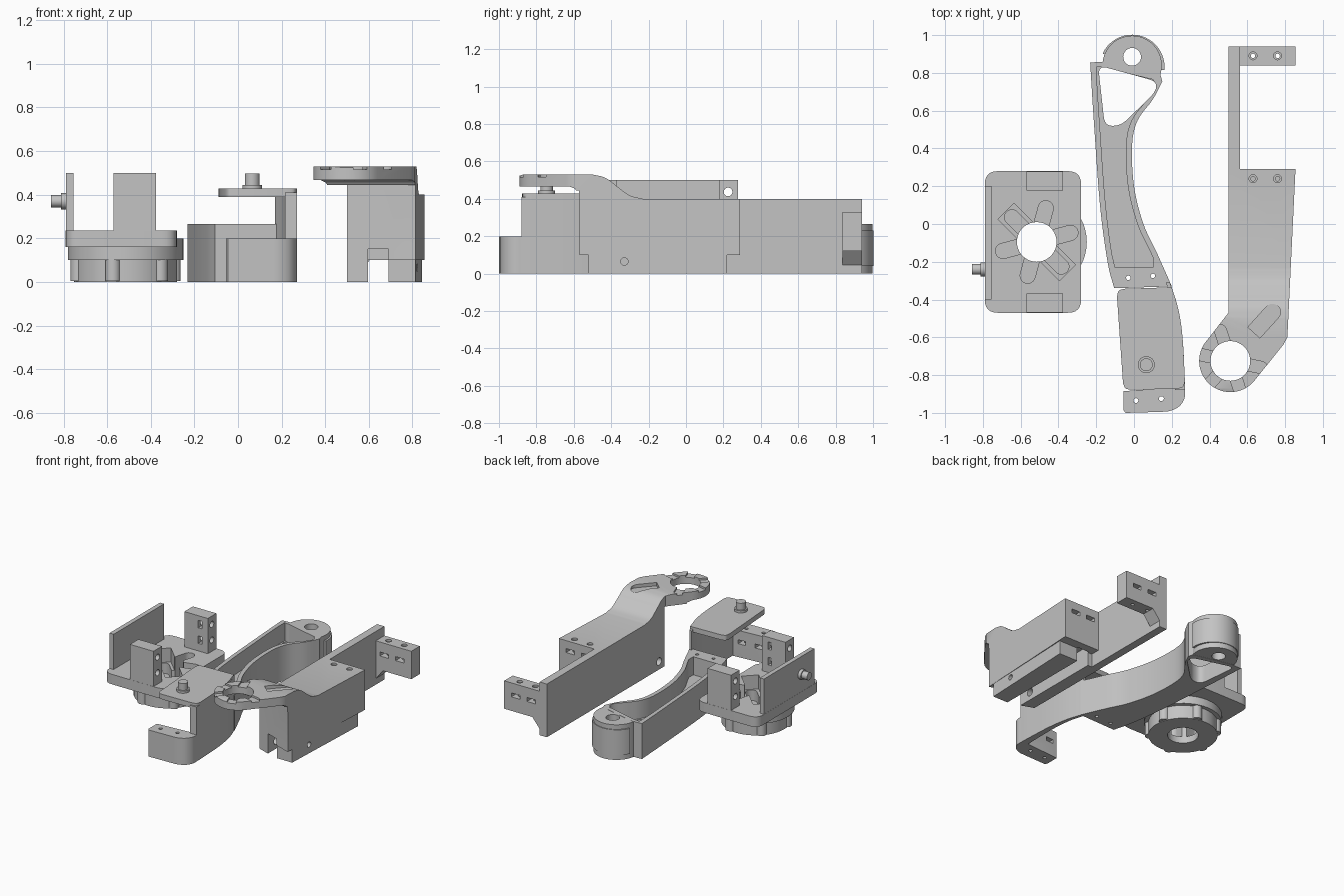
import bpy, bmesh
from math import sin, cos, radians
from mathutils import Vector

if "Cube" in bpy.data.objects:
    bpy.data.objects.remove(bpy.data.objects["Cube"])

grey = bpy.data.materials.new("plain_grey")
grey.diffuse_color = (0.55, 0.55, 0.55, 1)
grey.use_nodes = True
grey.node_tree.nodes["Principled BSDF"].inputs["Base Color"].default_value = grey.diffuse_color


def prism(name, pts, a, b, axis='z'):
    """Extrude a 2D outline: (x, y) along z, or (y, z) along x."""
    bm = bmesh.new()
    put = (lambda p, h: (p[0], p[1], h)) if axis == 'z' else (lambda p, h: (h, p[0], p[1]))
    low = [bm.verts.new(put(p, a)) for p in pts]
    top = [bm.verts.new(put(p, b)) for p in pts]
    n = len(pts)
    bm.faces.new(low[::-1])
    bm.faces.new(top)
    for i in range(n):
        bm.faces.new((low[i], low[(i + 1) % n], top[(i + 1) % n], top[i]))
    bmesh.ops.recalc_face_normals(bm, faces=bm.faces)
    me = bpy.data.meshes.new(name)
    bm.to_mesh(me)
    bm.free()
    me.materials.append(grey)
    ob = bpy.data.objects.new(name, me)
    bpy.context.collection.objects.link(ob)
    return ob


def arc(cx, cy, r, a0=0, a1=360, n=40):
    m = n if abs(a1 - a0) == 360 else n - 1
    return [(cx + r * cos(radians(a0 + (a1 - a0) * i / m)),
             cy + r * sin(radians(a0 + (a1 - a0) * i / m))) for i in range(n)]


def box(name, x0, x1, y0, y1, z0, z1):
    return prism(name, [(x0, y0), (x1, y0), (x1, y1), (x0, y1)], z0, z1)


def cyl(name, cx, cy, r, z0, z1, n=40):
    return prism(name, arc(cx, cy, r, n=n), z0, z1)


def xcyl(name, cy, cz, r, x0, x1, n=24):
    return prism(name, arc(cy, cz, r, n=n), x0, x1, 'x')


def rounded(pts, r, n=6):
    """Replace each corner of an outline by a small curve."""
    out, k = [], len(pts)
    for i in range(k):
        p, a, b = Vector(pts[i]), Vector(pts[i - 1]), Vector(pts[(i + 1) % k])
        s = p + (a - p).normalized() * min(r, (a - p).length * .45)
        e = p + (b - p).normalized() * min(r, (b - p).length * .45)
        for j in range(n + 1):
            t = j / n
            out.append(tuple(s * (1 - t) ** 2 + p * 2 * t * (1 - t) + e * t * t))
    return out


def spline(pts, n=6):
    """Smooth curve through points."""
    P = [Vector(p) for p in pts]
    P = [2 * P[0] - P[1]] + P + [2 * P[-1] - P[-2]]
    out = []
    for i in range(1, len(P) - 2):
        a, b, c, d = P[i - 1:i + 3]
        for j in range(n):
            t = j / n
            out.append(tuple(.5 * (2 * b + (c - a) * t + (2 * a - 5 * b + 4 * c - d) * t * t
                                   + (3 * b - a - 3 * c + d) * t ** 3)))
    return out + [tuple(P[-2])]


def arm_slot(cx, cy, ang, r0, r1, w):
    """Outline of a round-ended slot pointing outwards."""
    pts = [(r0, -w), (r1 - w, -w)] + arc(r1 - w, 0, w, -75, 75, 9) + [(r1 - w, w), (r0, w)]
    c, s = cos(radians(ang)), sin(radians(ang))
    return [(cx + x * c - y * s, cy + x * s + y * c) for x, y in pts]


def combine(ob, tools, op='DIFFERENCE'):
    for t in tools:
        m = ob.modifiers.new("b", 'BOOLEAN')
        m.operation, m.object, m.solver = op, t, 'EXACT'
    dg = bpy.context.evaluated_depsgraph_get()
    me = bpy.data.meshes.new_from_object(ob.evaluated_get(dg))
    ob.modifiers.clear()
    ob.data = me
    for t in tools:
        bpy.data.objects.remove(t)
    return ob


# ---- Motor bracket: plate, hub, lugs, two blocks, thin wall and peg
CX, CY = -0.515, -0.095
STAR = [15, 75, 135, 195, 255, 315]
plate = prism("bracket_plate", rounded([(-.79, -.47), (-.28, -.47), (-.28, .28), (-.79, .28)], .07), .16, .235)
parts = [cyl("t", CX, CY, .265, .10, .2, 48), cyl("t", CX, CY, .236, 0, .15, 48)]
parts += [prism("t", arm_slot(CX, CY, a, .1, .26, .035), .004, .14) for a in STAR]
parts += [box("t", -.57, -.375, .177, .279, .2, .5), box("t", -.57, -.375, -.469, -.369, .2, .5),
          box("t", -.789, -.755, -.4, .2, .2, .5)]
combine(plate, parts, 'UNION')
cuts = [cyl("t", CX, CY, .105, -.1, .3)]
cuts += [prism("t", arm_slot(CX, CY, a, .05, .225, .04), .05, .24) for a in STAR]
cuts += [prism("t", [(CX + x * .707 - y * .707, CY + x * .707 + y * .707) for x, y in
                     [(-.06, -.23), (.06, -.23), (.06, .23), (-.06, .23)]], .13, .241)]
for y, y0, y1 in ((.225, .15, .245), (-.42, -.44, -.34)):
    for z in (.32, .437):
        cuts.append(xcyl("t", y, z, .023, -.7, -.3))
        cuts.append(box("t", -.455, -.425, y0, y1, z - .028, z + .028))
combine(plate, cuts)
xcyl("bracket_peg", -.24, .37, .037, -.812, -.78)
xcyl("bracket_peg_tip", -.24, .37, .028, -.858, -.805)

# ---- Curved leg: channel body with open triangle and round head
left = spline([(-.105, -.34), (-.14, -.2), (-.18, .1), (-.213, .55), (-.232, .855)])
right = spline([(.15, .755), (.1, .66), (.02, .55), (-.01, .42), (0, .2), (.05, 0), (.12, -.15), (.2, -.33)])
leg = prism("leg_body", left + [(-.15, .86), (.14, .79)] + right, 0, .266)
combine(leg, [cyl("t", -.01, .84, .157, 0.001, .265, 56),
              prism("t", arc(-.01, .83, .172, -5, 155, 40) + [(-.01, .83)], .04, .23)], 'UNION')
pocket_left = [(x + .03, y) for x, y in left if -.2 < y < .8]
pocket_right = [(x - .032, y) for x, y in right if -.2 < y < .7]
pocket = [(-.1, -.23)] + pocket_left + [(-.195, .835), (.1, .765), (.115, .735)] + pocket_right + [(.1, -.23)]
tri = rounded([(-.19, .84), (.12, .755), (.115, .7), (-.07, .52), (-.155, .52)], .05)
combine(leg, [prism("t", pocket, .13, .3), prism("t", tri, -.1, .3), cyl("t", -.01, .885, .047, -.1, .4, 32)]
        + [cyl("t", x, y, .012, -.1, .4, 16) for x, y in ((-.03, -.285), (.1, -.275))])

# ---- Foot: curved side wall, front lip, top plate with peg
outer = spline([(.19, -.31), (.232, -.44), (.257, -.6), (.268, -.8), (.27, -.88)])
inner = [(x - .02 + .06 * (y + .31), y) for x, y in outer]
prism("foot_wall", outer + inner[::-1], 0, .41)
corner = spline([(.27, -.87), (.268, -.92), (.24, -.965), (.19, -.99), (.13, -.995)])
lip = prism("foot_lip", corner + [(-.045, -1), (-.055, -.985), (-.055, -.885), (.22, -.865)], 0, .2)
cuts = [cyl("t", x, y, .013, -.1, .4, 16) for x, y in ((.01, -.935), (.145, -.925))]
cuts += [box("t", x - .03, x + .03, -.96, -.8, .1, .13) for x in (.01, .145)]
combine(lip, cuts)
plate_outline = spline([(.2, -.335), (.237, -.46), (.257, -.6), (.268, -.8), (.268, -.84), (.255, -.865),
                        (.22, -.873)], 4) + \
    spline([(-.02, -.877), (-.045, -.87), (-.058, -.845)], 4) + \
    spline([(-.09, -.385), (-.082, -.355), (-.055, -.343)], 4)
prism("foot_top_plate", plate_outline, .39, .428)
cyl("foot_peg", .065, -.745, .045, .42, .445, 32)
cyl("foot_peg_tip", .065, -.745, .034, .44, .496, 32)

# ---- Long housing: block that rises into a flat ring arm
RX, RY = .51, -.725
profile = [(-.57, 0), (-.57, .4), (-.577, .432), (-.595, .455), (-.625, .467), (-.92, .467), (-.92, .515),
           (-.87, .53)] + spline([(-.5, .53), (-.43, .512), (-.36, .46), (-.3, .418), (-.23, .4)], 5) + \
    [(.29, .4), (.29, 0)]
housing = prism("housing", profile, .3, .9, 'x')
outline = [(.855, .29), (.5, .29), (.5, -.47)] + arc(RX, RY, .165, 138, 322, 32) + [(.79, -.64), (.812, -.6)]
combine(housing, [prism("t", outline, -.1, .7)], 'INTERSECT')
# slanted front, raised underside, lower channel
cuts = [prism("t", [(.3, -.36), (.5, -.46), (.82, -.575), (.82, -.75), (.3, -.75)], -.1, .445),
        box("t", .69, .9, -.7, -.52, -.1, .1), box("t", .56, .9, .22, .35, -.1, .1),
        box("t", .595, .69, -.7, .23, -.1, .15), cyl("t", RX, RY, .105, .4, .7, 48),
        xcyl("t", -.395, .06, .028, .4, .6), xcyl("t", -.33, .065, .02, .7, .9),
        prism("t", [(.814, -.53), (.92, -.53), (.92, .23), (.845, .23)], -.1, .1),
        prism("t", arm_slot(.635, -.575, 48, 0, .19, .043), .505, .6)]
cuts += [prism("t", arm_slot(RX, RY, a, .08, .2, .032), .516, .6) for a in (-12, 108, 168, 228, 288)]
for x in (.63, .76):
    cuts += [cyl("t", x, .24, .012, .2, .5, 16), cyl("t", x, .24, .021, .385, .5, 20),
             box("t", x - .035, x + .035, .21, .35, .31, .34)]
combine(housing, cuts)

# ---- Long side wall and its end tab
box("long_wall", .5, .56, .28, .94, 0, .4)
tab = box("end_tab", .55, .855, .838, .94, .12, .33)
cuts = []
for x in (.63, .76):
    cuts += [cyl("t", x, .89, .012, 0, .5, 16), cyl("t", x, .89, .021, .315, .5, 20),
             box("t", x - .035, x + .035, .8, .98, .225, .255)]
combine(tab, cuts)
# sloped brace under the tab
brace = box("tab_brace", .55, .62, .838, .94, .04, .12)
for v in brace.data.vertices:
    if v.co.x > .6 and v.co.z < .1:
        v.co.x = .555

# ---- Smooth the round faces, keep edges sharp
for ob in bpy.data.objects:
    ob.select_set(True)
bpy.context.view_layer.objects.active = housing
bpy.ops.object.shade_smooth_by_angle(angle=radians(30))
